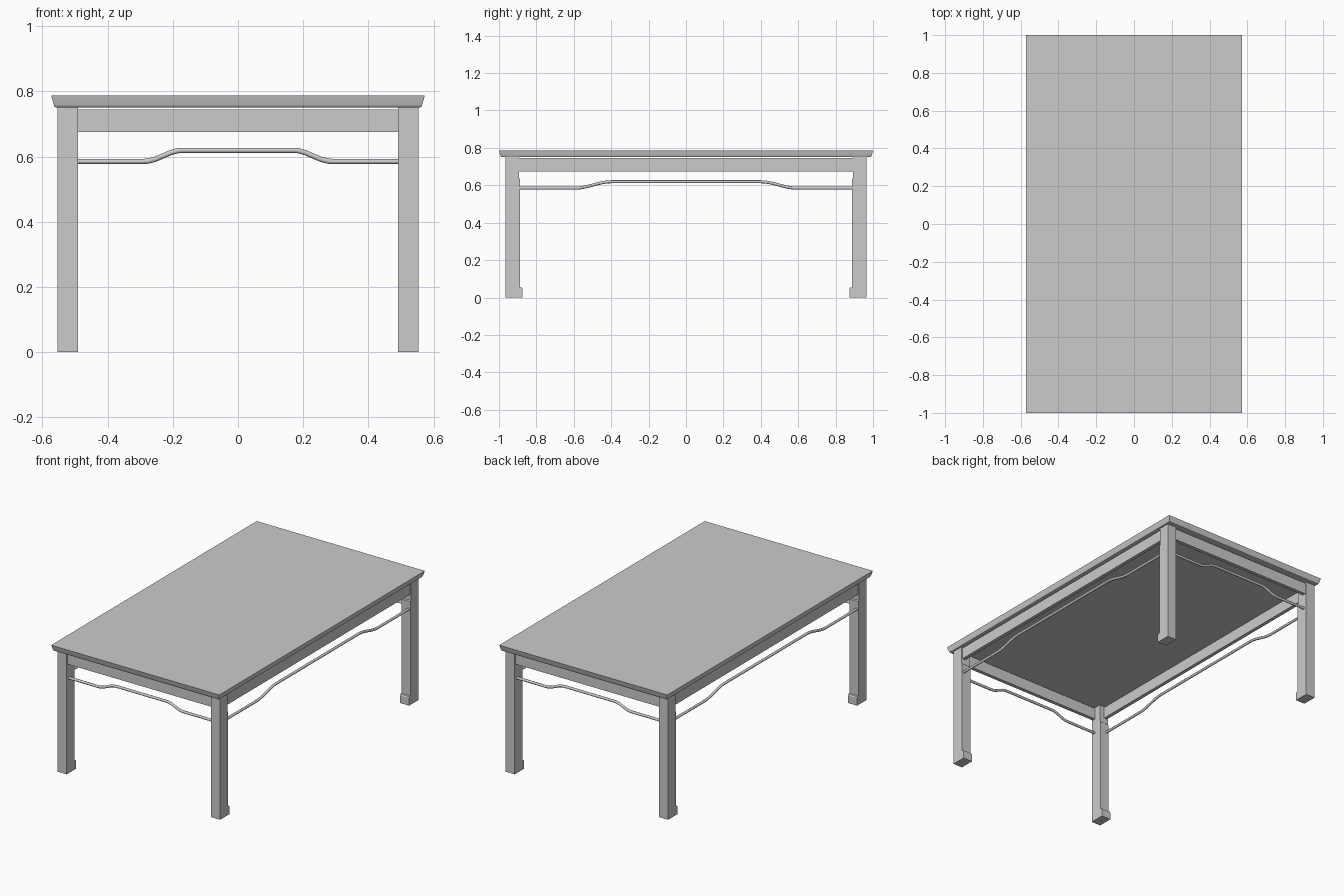
import bpy, bmesh, math
from mathutils import Vector

if "Cube" in bpy.data.objects:
    bpy.data.objects.remove(bpy.data.objects["Cube"])


def finish(name, bm):
    bmesh.ops.recalc_face_normals(bm, faces=bm.faces)
    me = bpy.data.meshes.new(name)
    bm.to_mesh(me)
    bm.free()
    ob = bpy.data.objects.new(name, me)
    bpy.context.collection.objects.link(ob)
    return ob


def loft(name, rings):
    """Skin a list of point rings and cap both ends."""
    bm = bmesh.new()
    vs = [[bm.verts.new(p) for p in r] for r in rings]
    n = len(vs[0])
    for a, b in zip(vs, vs[1:]):
        for i in range(n):
            j = (i + 1) % n
            bm.faces.new((a[i], a[j], b[j], b[i]))
    bm.faces.new(vs[0])
    bm.faces.new(vs[-1])
    return finish(name, bm)


def box(name, x0, x1, y0, y1, z0, z1):
    return loft(name, [[(x0, y0, z), (x1, y0, z), (x1, y1, z), (x0, y1, z)]
                       for z in (z0, z1)])


# Table top: edge profile as (inset, z), lofted around the rectangle
edge = [(0.018, 0.750), (0.011, 0.752), (0.008, 0.758), (0.005, 0.768), (0.0, 0.787)]
loft("table_top", [[(sx * (0.573 - d), sy * (1 - d), z)
                    for sx, sy in ((-1, -1), (1, -1), (1, 1), (-1, 1))] for d, z in edge])

# Legs: side profile (y, z) with an inward foot, extruded across the leg width
leg = [(0.965, 0), (0.965, 0.752), (0.893, 0.752), (0.893, 0.64), (0.888, 0.635),
       (0.888, 0.055), (0.878, 0.053), (0.874, 0.047), (0.874, 0)]
for sx, side in ((-1, "left"), (1, "right")):
    for sy, end in ((-1, "front"), (1, "back")):
        loft(f"{end}_{side}_leg", [[(sx * x, sy * y, z) for y, z in leg]
                                   for x in (0.491, 0.554)])

# Aprons between the legs, a hair below the top
for s, end, side in ((-1, "front", "left"), (1, "back", "right")):
    y0, y1 = sorted((s * 0.957, s * 0.935))
    box(f"{end}_apron", -0.495, 0.495, y0, y1, 0.675, 0.745)
    x0, x1 = sorted((s * 0.546, s * 0.524))
    box(f"{side}_apron", x0, x1, -0.895, 0.895, 0.675, 0.745)


# Humped stretchers: round rod along a stepped path
def stretcher(name, half, low, high, offset, along_y):
    def step(t):
        return 0.585 + 0.034 * t
    w = low - high
    right = [(high, 1), (high + 0.12 * w, 0.97), (high + 0.3 * w, 0.8),
             (high + 0.7 * w, 0.2), (high + 0.88 * w, 0.03), (low, 0), (half, 0)]
    path = [(-u, step(t)) for u, t in reversed(right)] + [(u, step(t)) for u, t in right]
    pts = [Vector(p) for p in path]
    rings = []
    for i, p in enumerate(pts):
        d = (pts[min(i + 1, len(pts) - 1)] - pts[max(i - 1, 0)]).normalized()
        nrm = Vector((-d.y, d.x))
        ring = []
        for k in range(12):
            a = math.tau * k / 12
            q = p + nrm * 0.008 * math.cos(a)
            v = offset + 0.008 * math.sin(a)
            ring.append((v, q.x, q.y) if along_y else (q.x, v, q.y))
        rings.append(ring)
    ob = loft(name, rings)
    bpy.ops.object.select_all(action='DESELECT')
    ob.select_set(True)
    bpy.context.view_layer.objects.active = ob
    bpy.ops.object.shade_smooth_by_angle(angle=math.radians(40))


for s, end, side in ((-1, "front", "left"), (1, "back", "right")):
    stretcher(f"{end}_stretcher", 0.495, 0.29, 0.17, s * 0.942, False)
    stretcher(f"{side}_stretcher", 0.892, 0.59, 0.40, s * 0.54, True)
